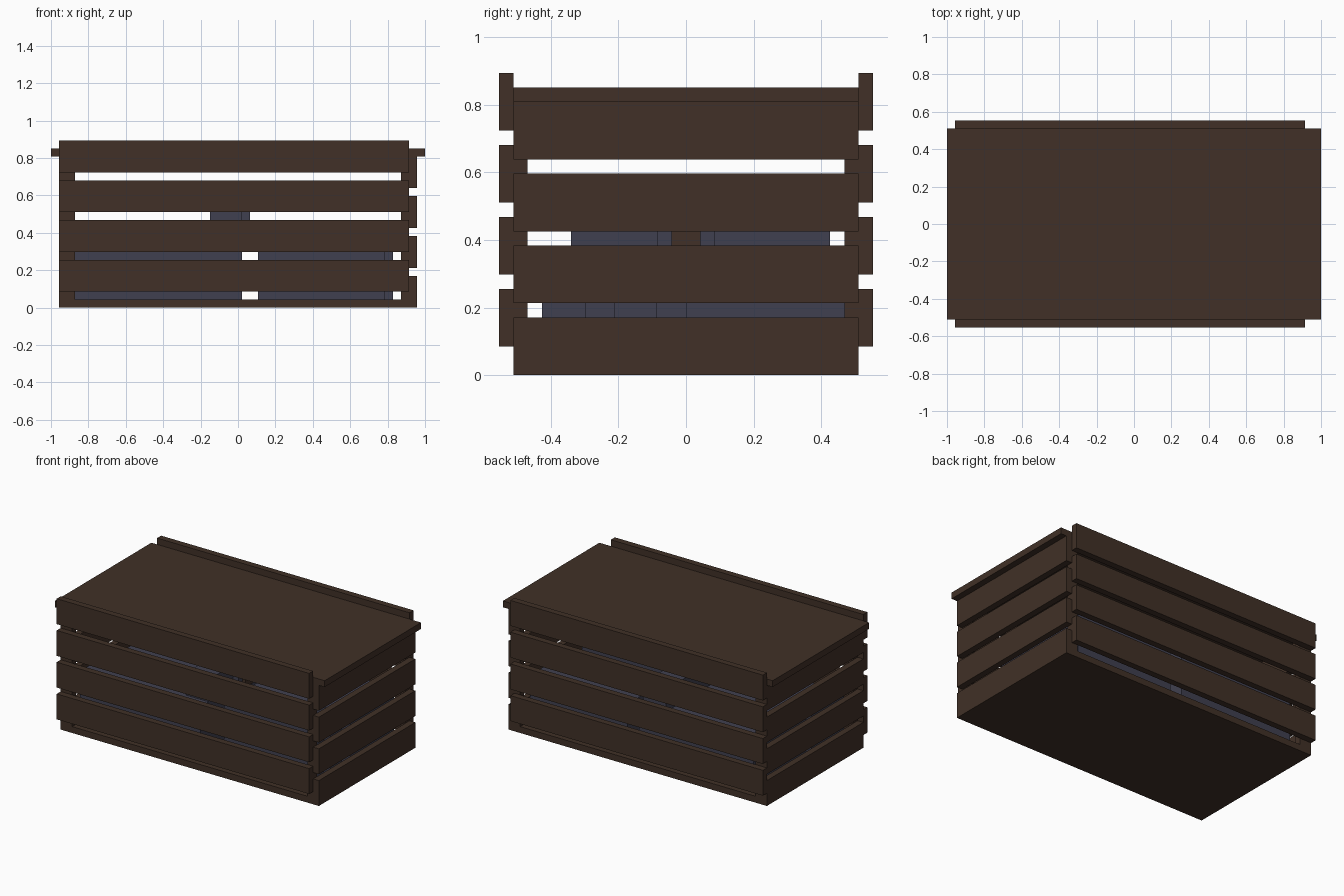
import bpy

if "Cube" in bpy.data.objects:
    bpy.data.objects.remove(bpy.data.objects["Cube"])

U = 2 / 47  # one plank thickness


def material(name, rgb):
    m = bpy.data.materials.new(name)
    m.diffuse_color = (*rgb, 1)
    m.use_nodes = True
    m.node_tree.nodes["Principled BSDF"].inputs["Base Color"].default_value = m.diffuse_color
    return m


wood = material("dark_wood", (0.052, 0.030, 0.020))
metal = material("blue_grey", (0.051, 0.051, 0.080))


def box(name, x0, x1, y0, y1, z0, z1, mat):
    """Box from its limits, in plank units."""
    bpy.ops.mesh.primitive_cube_add(
        size=1, location=((x0 + x1) / 2 * U, (y0 + y1) / 2 * U, (z0 + z1) / 2 * U))
    ob = bpy.context.object
    ob.name = name
    ob.scale = ((x1 - x0) * U, (y1 - y0) * U, (z1 - z0) * U)
    bpy.ops.object.transform_apply(location=False, rotation=False, scale=True)
    ob.data.materials.append(mat)
    return ob


# Floor and lid
box("floor", -21.5, 21.5, -12, 12, 0, 1, wood)
box("lid", -23.5, 23.5, -12, 12, 19, 20, wood)

# Slats: end slats and long slats are staggered in height
for i in range(4):
    z = 5 * i
    box("left_slat", -22.5, -21.5, -12, 12, z, z + 4, wood)
    box("right_slat", 21.5, 22.5, -12, 12, z, z + 4, wood)
    box("front_slat", -22.5, 21.5, -13, -12, z + 2, z + 6, wood)
    box("back_slat", -22.5, 21.5, 12, 13, z + 2, z + 6, wood)

# Corner posts
for x in (-21.5, 20.5):
    for y in (-12, 11):
        box("corner_post", x, x + 1, y, y + 1, 1, 19, wood)

# Packed goods, lower layer
for x0, x1, y0, y1 in ((-20.5, 0.5, -10, -2), (-19.5, 0.5, -2, 11),
                       (2.5, 18.5, -7, -5), (2.5, 19.5, -5, -2),
                       (2.5, 19.5, 0, 11)):
    box("packed_box", x0, x1, y0, y1, 1, 9, metal)

# Packed goods, upper layer with a wooden strip
box("top_box_front", -3.5, 0.5, -8, -2, 9, 12.5, metal)
box("top_box_middle", -3.5, 1.5, -2, 2, 9, 12.5, metal)
box("top_box_back", -3.5, 0.5, 2, 10, 9, 12.5, metal)
box("wood_strip", 1.5, 2, -1, 1, 9, 10.5, wood)
